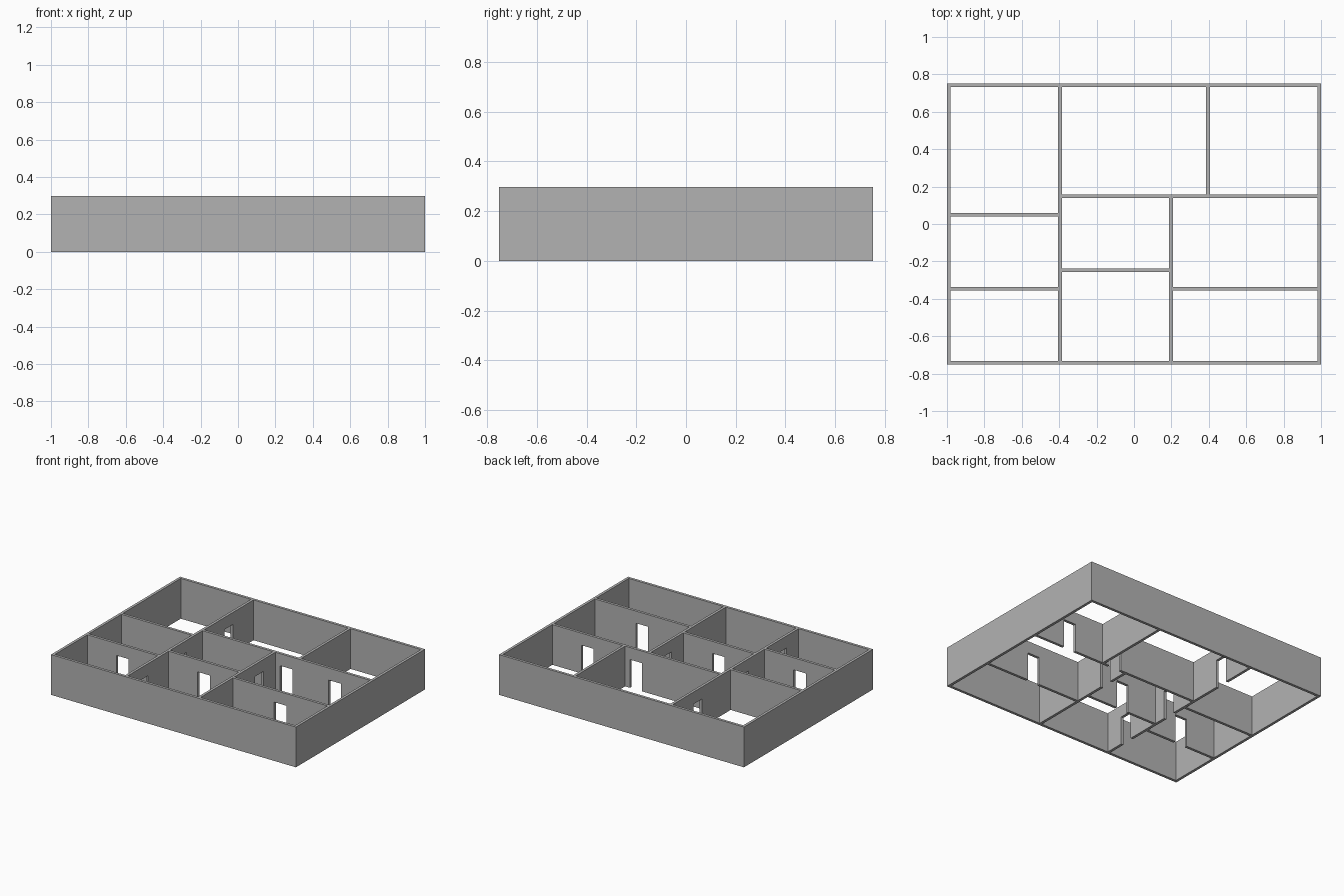
import bpy
import bmesh
from mathutils import Vector

old = bpy.data.objects.get("Cube")
if old:
    bpy.data.objects.remove(old)

# Plan is laid out in metres (20 x 15 between wall centre lines), then scaled
SCALE = 2 / 20.2
HALF = 0.1            # half wall thickness
HEIGHT = 3.0
DOOR_HALF = 0.5
DOOR_TOP = 2.1

plaster = bpy.data.materials.new("grey_plaster")
plaster.use_nodes = True
GREY = (0.45, 0.45, 0.45, 1)
plaster.diffuse_color = GREY
plaster.node_tree.nodes["Principled BSDF"].inputs["Base Color"].default_value = GREY


def wall(name, axis, at, start, end, doors=()):
    """Wall along an axis: a side profile with door notches, extruded to thickness."""
    outline = [(start, 0)]
    for d in sorted(doors):
        a, b = d - DOOR_HALF, d + DOOR_HALF
        outline += [(a, 0), (a, DOOR_TOP), (b, DOOR_TOP), (b, 0)]
    outline += [(end, 0), (end, HEIGHT), (start, HEIGHT)]

    def place(run, z):
        p = (run, at - HALF, z) if axis == "x" else (at - HALF, run, z)
        return (Vector(p) - Vector((10, 7.5, 0))) * SCALE

    bm = bmesh.new()
    face = bm.faces.new([bm.verts.new(place(*p)) for p in outline])
    extruded = bmesh.ops.extrude_face_region(bm, geom=[face])["geom"]
    shift = Vector((0, 1, 0) if axis == "x" else (1, 0, 0)) * 2 * HALF * SCALE
    bmesh.ops.translate(bm, vec=shift,
                        verts=[v for v in extruded if isinstance(v, bmesh.types.BMVert)])
    bmesh.ops.recalc_face_normals(bm, faces=bm.faces)
    mesh = bpy.data.meshes.new(name)
    bm.to_mesh(mesh)
    bm.free()
    mesh.materials.append(plaster)
    bpy.context.collection.objects.link(bpy.data.objects.new(name, mesh))


H = HALF
# Outer walls
wall("front_wall", "x", 0, -H, 20 + H)
wall("back_wall", "x", 15, -H, 20 + H)
wall("right_outer_wall", "y", 0, H, 15 - H)
wall("left_outer_wall", "y", 20, H, 15 - H)

# Partitions running front to back
wall("long_partition", "y", 6, H, 15 - H, doors=(2, 6.5, 12))
wall("middle_partition", "y", 12, H, 9 - H, doors=(7,))
wall("back_room_partition", "y", 14, 9 + H, 15 - H)

# Partitions running side to side
wall("back_cross_partition", "x", 9, 6 + H, 20 - H, doors=(13, 17))
wall("right_rear_partition", "x", 8, H, 6 - H)
wall("right_front_partition", "x", 4, H, 6 - H, doors=(3,))
wall("hall_partition", "x", 5, 6 + H, 12 - H, doors=(9,))
wall("left_front_partition", "x", 4, 12 + H, 20 - H, doors=(16,))
